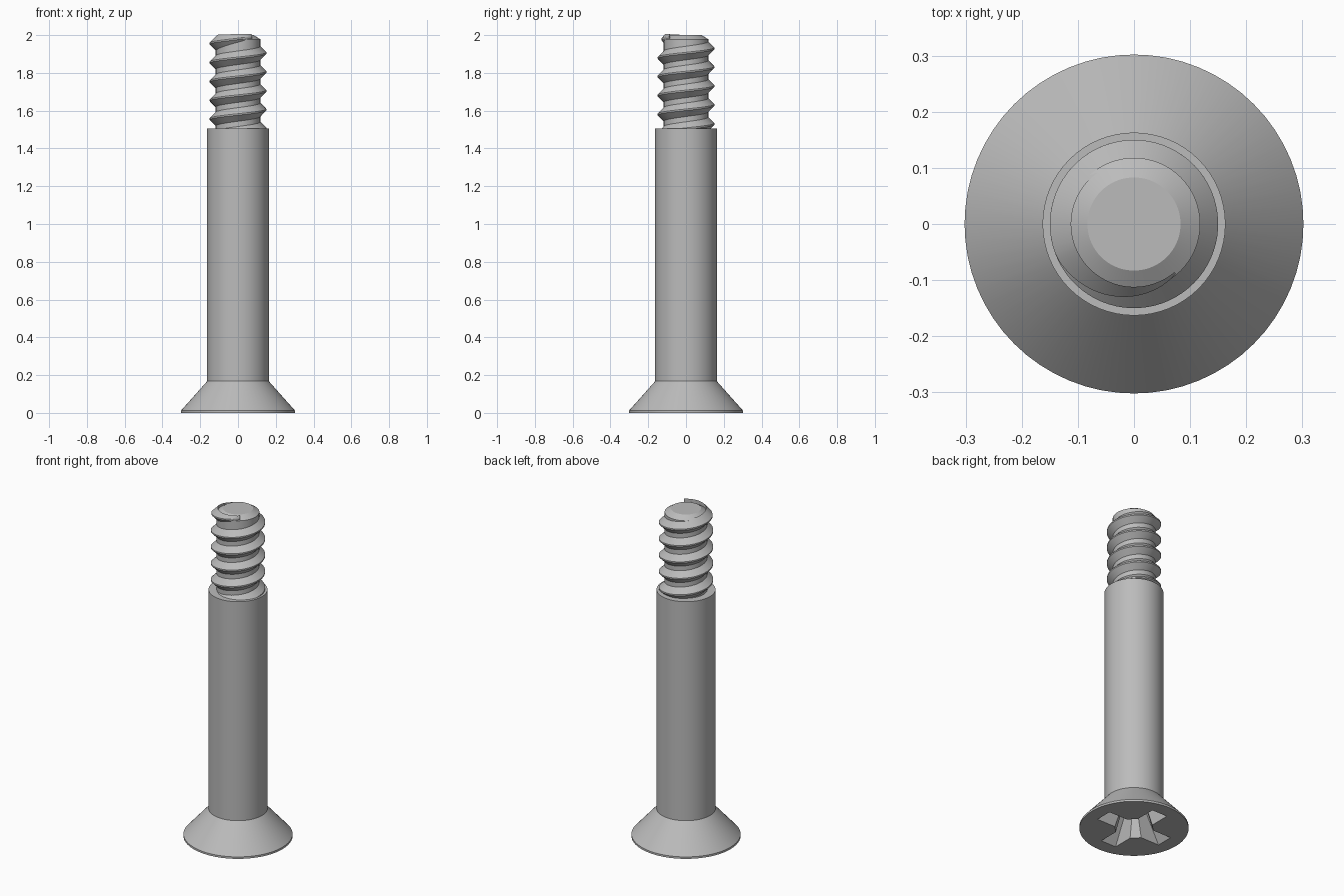
import bpy, bmesh, math
from math import cos, sin, pi

cube = bpy.data.objects.get("Cube")
if cube:
    bpy.data.objects.remove(cube, do_unlink=True)

steel = bpy.data.materials.new("grey steel")
steel.use_nodes = True
STEEL = (0.5, 0.5, 0.5, 1)
steel.diffuse_color = STEEL
steel.node_tree.nodes["Principled BSDF"].inputs["Base Color"].default_value = STEEL

SIDES = 64
CORE, CREST, PITCH = 0.118, 0.15, 0.1


def add_object(name, bm):
    bmesh.ops.recalc_face_normals(bm, faces=bm.faces)
    mesh = bpy.data.meshes.new(name)
    bm.to_mesh(mesh)
    bm.free()
    obj = bpy.data.objects.new(name, mesh)
    bpy.context.collection.objects.link(obj)
    mesh.materials.append(steel)
    return obj


def loft(name, rings):
    """Skin a list of closed rings and cap both ends."""
    bm = bmesh.new()
    loops = [[bm.verts.new(p) for p in ring] for ring in rings]
    n = len(loops[0])
    for a, b in zip(loops, loops[1:]):
        for i in range(n):
            j = (i + 1) % n
            bm.faces.new((a[i], a[j], b[j], b[i]))
    bm.faces.new(loops[0])
    bm.faces.new(loops[-1])
    return add_object(name, bm)


def circle(r, z):
    return [(r * cos(2 * pi * i / SIDES), r * sin(2 * pi * i / SIDES), z)
            for i in range(SIDES)]


def cross(length, width, corner, z):
    """Four-armed outline with chamfered inner corners."""
    arm = [(length, -width), (length, width),
           (width + corner, width), (width, width + corner)]
    return [(x * cos(q) - y * sin(q), x * sin(q) + y * cos(q), z)
            for q in (0, pi / 2, pi, 3 * pi / 2) for x, y in arm]


def smooth(obj):
    bpy.ops.object.select_all(action="DESELECT")
    obj.select_set(True)
    bpy.context.view_layer.objects.active = obj
    bpy.ops.object.shade_smooth_by_angle(angle=math.radians(30))


# Countersunk head, shank and threaded core as one turned body
profile = [(0.302, 0), (0.302, 0.012), (0.163, 0.168), (0.163, 1.505),
           (CORE, 1.505), (CORE, 1.978), (0.083, 2.0)]
body = loft("screw_body", [circle(r, z) for r, z in profile])

# Tapered cross drive recess cut into the head
cutter = loft("recess_cutter", [cross(0.227, 0.053, 0.045, -0.01),
                                cross(0.1, 0.03, 0.015, 0.18)])
cutter.hide_render = True
cut = body.modifiers.new("recess", "BOOLEAN")
cut.object = cutter
cut.operation = "DIFFERENCE"
cut.solver = "EXACT"
bpy.context.view_layer.objects.active = body
bpy.ops.object.modifier_apply(modifier=cut.name)
bpy.data.objects.remove(cutter, do_unlink=True)
smooth(body)

# Right-handed helical thread that fades into the core at its upper end
end = math.radians(310)
fade_start = math.radians(203)
start = -9 * pi
steps = 370
rings = []
for k in range(steps + 1):
    t = start + (end - start) * k / steps
    z = 1.905 + PITCH * t / (2 * pi)
    fade = 1 - max(0, (t - fade_start) / (end - fade_start))
    crest = CORE - 0.002 + (CREST - CORE + 0.002) * fade
    half = 0.015 + 0.027 * fade
    section = [(CORE - 0.006, -half), (crest, -0.004),
               (crest, 0.004), (CORE - 0.006, half)]
    rings.append([(r * cos(t), r * sin(t), z + dz) for r, dz in section])
thread = loft("screw_thread", rings)
smooth(thread)
